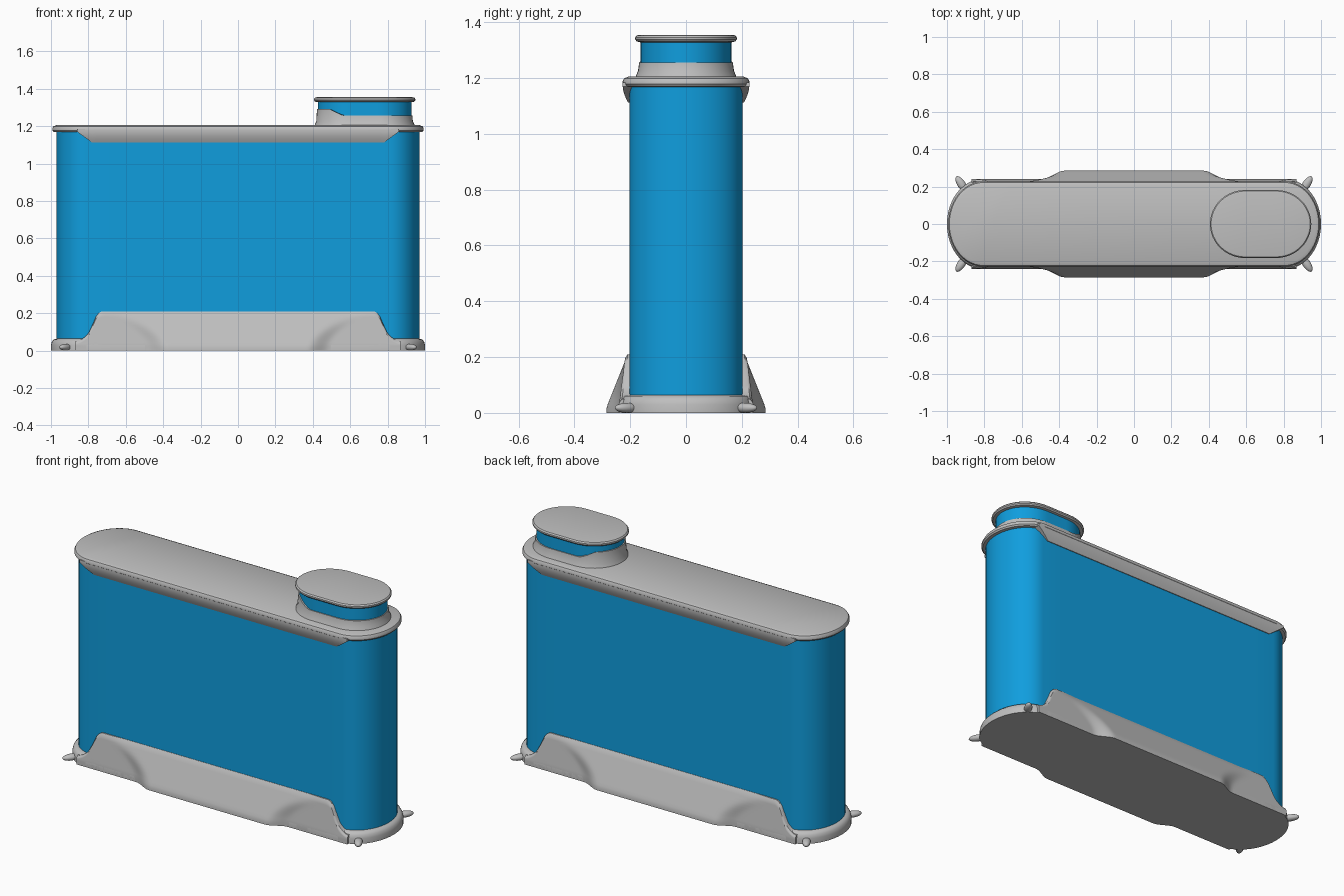
import bpy, bmesh, math
from mathutils import Vector

cube = bpy.data.objects.get("Cube")
if cube:
    bpy.data.objects.remove(cube)


def material(name, rgb):
    m = bpy.data.materials.new(name)
    m.use_nodes = True
    m.diffuse_color = (*rgb, 1)
    m.node_tree.nodes["Principled BSDF"].inputs["Base Color"].default_value = (*rgb, 1)
    return m


blue = material("bright blue", (0.005, 0.34, 0.73))
grey = material("light grey", (0.52, 0.52, 0.52))


def finish(name, bm, mat, angle=35):
    bmesh.ops.recalc_face_normals(bm, faces=bm.faces)
    mesh = bpy.data.meshes.new(name)
    bm.to_mesh(mesh)
    bm.free()
    mesh.materials.append(mat)
    obj = bpy.data.objects.new(name, mesh)
    bpy.context.collection.objects.link(obj)
    bpy.ops.object.select_all(action='DESELECT')
    obj.select_set(True)
    bpy.context.view_layer.objects.active = obj
    bpy.ops.object.shade_smooth_by_angle(angle=math.radians(angle))
    return obj


def outline(cx, hx, hy, end, steps=24, flat=12):
    """Long oval: straight sides with elliptical ends."""
    pts = []
    straight = hx - end
    for side in (1, -1):
        for i in range(steps + 1):
            a = -math.pi / 2 + math.pi * i / steps
            pts.append((cx + side * (straight + end * math.cos(a)), side * hy * math.sin(a)))
        for i in range(1, flat):
            pts.append((cx + side * straight * (1 - 2 * i / flat), side * hy))
    return pts


def loft(name, mat, rings, end, cx=0.0):
    """Stack ovals (half length, half width, height); height may depend on x."""
    bm = bmesh.new()
    loops = []
    for hx, hy, z in rings:
        inset = end - (rings[0][0] - hx)
        loops.append([bm.verts.new((x, y, z(x) if callable(z) else z))
                      for x, y in outline(cx, hx, hy, inset)])
    n = len(loops[0])
    for low, high in zip(loops, loops[1:]):
        for i in range(n):
            j = (i + 1) % n
            bm.faces.new((low[i], low[j], high[j], high[i]))
    bm.faces.new(loops[0])
    bm.faces.new(loops[-1])
    return finish(name, bm, mat)


def wall(name, mat, half, low, high, depth, inner, nx=140, nz=14):
    """Solid side panel from inner plane out to depth(x, z), on both long sides."""
    bm = bmesh.new()
    for side in (-1, 1):
        outer, back = [], []
        for i in range(nx + 1):
            x = half * (2 * i / nx - 1)
            zs = [low(x) + (high(x) - low(x)) * k / nz for k in range(nz + 1)]
            outer.append([bm.verts.new((x, side * depth(x, z), z)) for z in zs])
            back.append([bm.verts.new((x, side * inner, z)) for z in (zs[0], zs[-1])])
        for i in range(nx):
            a, b, c, d = outer[i], outer[i + 1], back[i], back[i + 1]
            for k in range(nz):
                bm.faces.new((a[k], b[k], b[k + 1], a[k + 1]))
            bm.faces.new((a[0], b[0], d[0], c[0]))
            bm.faces.new((a[-1], b[-1], d[1], c[1]))
            bm.faces.new((c[0], d[0], d[1], c[1]))
        for i in (0, nx):
            bm.faces.new(outer[i] + back[i][::-1])
    return finish(name, bm, mat)


def ramp(a, b, t):
    return max(0.0, min(1.0, (t - a) / (b - a)))


def smooth(a, b, t):
    s = ramp(a, b, t)
    return s * s * (3 - 2 * s)


# Tall body
loft("body", blue, [(0.97, 0.203, 0.05), (0.97, 0.203, 1.18)], 0.16)

# Base plate with rounded rim
loft("base_plate", grey, [(1.0, 0.24, 0), (1.0, 0.24, 0.03), (0.995, 0.235, 0.048),
                          (0.984, 0.224, 0.06), (0.968, 0.208, 0.064)], 0.19)


# Flared lower skirt with scooped recesses near each end
def skirt_top(x):
    x = abs(x)
    if x < 0.8:
        return 0.21 - 0.02 * ramp(0.73, 0.76, x) - 0.1 * ramp(0.755, 0.8, x)
    return 0.09 - 0.04 * math.sin(ramp(0.8, 0.87, x) * math.pi / 2)


def skirt_depth(x, z):
    x = abs(x)
    flare = 0.285 - 0.072 * ramp(0.02, 0.2, z)
    recess = 0.24 - 0.022 * ramp(0.03, 0.2, z)
    edge = 0.37 + 0.2 * ramp(0, 0.19, z) ** 2
    depth = recess + (flare - recess) * (1 - smooth(edge, edge + 0.12, x))
    return depth - 0.008 * ramp(skirt_top(x) - 0.012, skirt_top(x), z)


wall("lower_skirt", grey, 0.87, lambda x: 0.0, skirt_top, skirt_depth, 0.19)

# Four small corner pegs
for sx in (-1, 1):
    for sy in (-1, 1):
        bm = bmesh.new()
        bmesh.ops.create_uvsphere(bm, u_segments=16, v_segments=10, radius=1)
        direction = Vector((sx * 0.55, sy * 0.83, 0)).normalized()
        turn = direction.to_track_quat('Z', 'Y')
        for v in bm.verts:
            v.co = turn @ Vector((v.co.x * 0.022, v.co.y * 0.018, v.co.z * 0.05))
            v.co += Vector((sx * 0.922, sy * 0.212, 0.018))
            v.co.z = max(v.co.z, 0)
        finish("corner_peg", bm, grey)

# Lid with rounded rim and drop panels on the long sides
loft("lid", grey, [(0.975, 0.208, 1.168), (0.987, 0.221, 1.17), (0.993, 0.228, 1.178),
                   (0.993, 0.228, 1.188), (0.987, 0.222, 1.199), (0.972, 0.207, 1.205)], 0.17)
wall("lid_drop_panel", grey, 0.86,
     lambda x: 1.112 + 0.058 * ramp(0.78, 0.86, abs(x)), lambda x: 1.185,
     lambda x, z: 0.204 + 0.023 * math.sin(ramp(1.105, 1.175, z) * math.pi / 2),
     0.19, nx=86, nz=8)

# Spout: neck, stepped collar and cap
neck = 0.677
loft("spout_neck", blue, [(0.25, 0.163, 1.2), (0.25, 0.163, 1.335)], 0.18, neck)


def collar_top(x):
    return 1.292 - 0.036 * ramp(0.49, 0.56, x)


loft("spout_collar", grey, [(0.268, 0.182, 1.2), (0.266, 0.179, 1.21), (0.258, 0.172, 1.225),
                            (0.255, 0.168, collar_top), (0.249, 0.162, collar_top)], 0.185, neck)
loft("spout_cap", grey, [(0.252, 0.163, 1.328), (0.265, 0.176, 1.331), (0.271, 0.182, 1.338),
                         (0.271, 0.182, 1.346), (0.265, 0.176, 1.353), (0.255, 0.166, 1.355)],
     0.17, neck)
